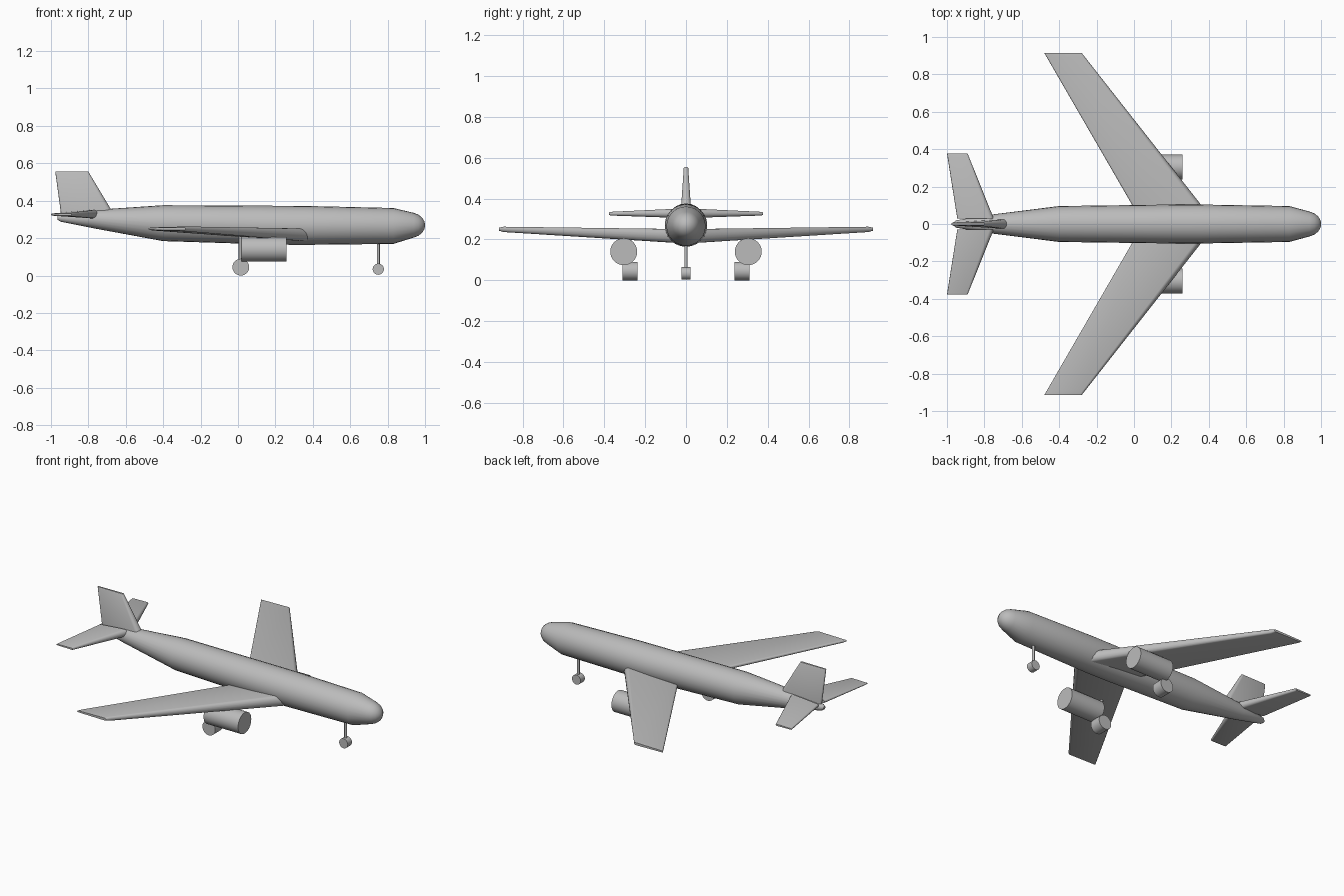
import bpy, bmesh, math
from mathutils import Vector

cube = bpy.data.objects.get("Cube")
if cube:
    bpy.data.objects.remove(cube, do_unlink=True)

# Single plain finish
grey = bpy.data.materials.new("plain_grey")
grey.use_nodes = True
colour = (0.5, 0.5, 0.5, 1)
grey.diffuse_color = colour
grey.node_tree.nodes["Principled BSDF"].inputs["Base Color"].default_value = colour


def loft(name, rings, angle=40):
    """Skin a closed solid over rings that have equal point counts."""
    bm = bmesh.new()
    loops = [[bm.verts.new(p) for p in ring] for ring in rings]
    count = len(loops[0])
    for a, b in zip(loops, loops[1:]):
        for i in range(count):
            j = (i + 1) % count
            bm.faces.new((a[i], a[j], b[j], b[i]))
    bm.faces.new(loops[0])
    bm.faces.new(loops[-1])
    bmesh.ops.recalc_face_normals(bm, faces=bm.faces)
    mesh = bpy.data.meshes.new(name)
    bm.to_mesh(mesh)
    bm.free()
    mesh.materials.append(grey)
    obj = bpy.data.objects.new(name, mesh)
    bpy.context.collection.objects.link(obj)
    bpy.ops.object.select_all(action='DESELECT')
    obj.select_set(True)
    bpy.context.view_layer.objects.active = obj
    bpy.ops.object.shade_smooth_by_angle(angle=math.radians(angle))
    return obj


def cylinder(name, start, end, radius, sides=32):
    start, end = Vector(start), Vector(end)
    turn = (end - start).to_track_quat('Z', 'Y')
    circle = [turn @ Vector((math.cos(a) * radius, math.sin(a) * radius, 0))
              for a in (2 * math.pi * i / sides for i in range(sides))]
    return loft(name, [[p + c for c in circle] for p in (start, end)])


def foil(lead, trail, half, trail_half, up):
    """Teardrop section: rounded leading edge tapering to a rounded trailing edge."""
    lead, trail, up = Vector(lead), Vector(trail), Vector(up)
    chord = (trail - lead).normalized()
    ring = []
    for centre, r, first in ((lead + chord * half, half, 90),
                             (trail - chord * trail_half, trail_half, -90)):
        for i in range(9):
            a = math.radians(first + 22.5 * i)
            ring.append(centre - chord * math.cos(a) * -r + up * math.sin(a) * r)
    return ring


def surface(name, root, tip, up):
    """Lifting surface with a slightly softened tip."""
    (rl, rt, rh, rth), (tl, tt, th, tth) = root, tip
    rl, rt, tl, tt = map(Vector, (rl, rt, tl, tt))
    inset = 0.975
    near_l, near_t = rl.lerp(tl, inset), rt.lerp(tt, inset)
    shrink = 0.6
    return loft(name, [foil(rl, rt, rh, rth, up),
                       foil(near_l, near_t, th, tth, up),
                       foil(tl, tt, th * shrink, tth * shrink, up)])


# Fuselage: station, centre height, radius
stations = [(-0.965, 0.308, 0.009), (-0.95, 0.308, 0.02), (-0.78, 0.302, 0.048),
            (-0.4, 0.28, 0.096), (0.2, 0.269, 0.104), (0.36, 0.268, 0.104),
            (0.83, 0.265, 0.096), (0.94, 0.269, 0.066), (0.965, 0.269, 0.056),
            (0.985, 0.269, 0.04), (0.997, 0.269, 0.02), (1.0, 0.269, 0.005)]
SIDES = 24
loft("fuselage", [[(x, r * math.cos(2 * math.pi * i / SIDES),
                    z + r * math.sin(2 * math.pi * i / SIDES))
                   for i in range(SIDES)] for x, z, r in stations])

# Paired parts
for side, s in (("left", 1), ("right", -1)):
    surface(side + "_wing",
            ((0.40, s * 0.05, 0.217), (0.02, s * 0.05, 0.217), 0.034, 0.012),
            ((-0.28, s * 0.915, 0.25), (-0.48, s * 0.915, 0.25), 0.013, 0.008), (0, 0, 1))
    surface(side + "_tailplane",
            ((-0.75, s * 0.03, 0.328), (-0.945, s * 0.03, 0.328), 0.023, 0.009),
            ((-0.89, s * 0.378, 0.326), (-1.0, s * 0.378, 0.326), 0.009, 0.006), (0, 0, 1))
    cylinder(side + "_engine", (0.02, s * 0.305, 0.14), (0.26, s * 0.305, 0.14), 0.066)
    cylinder(side + "_main_strut", (0.012, s * 0.275, 0.05), (0.012, s * 0.275, 0.22), 0.008, 12)
    cylinder(side + "_main_wheel", (0.015, s * 0.238, 0.045), (0.015, s * 0.312, 0.045), 0.045)

# Upright fin
surface("fin", ((-0.665, 0, 0.33), (-0.945, 0, 0.32), 0.026, 0.01),
        ((-0.80, 0, 0.555), (-0.977, 0, 0.555), 0.011, 0.007), (0, 1, 0))

# Nose gear
cylinder("nose_strut", (0.75, 0, 0.035), (0.75, 0, 0.2), 0.008, 12)
cylinder("nose_wheel", (0.75, -0.021, 0.034), (0.75, 0.021, 0.034), 0.03)
